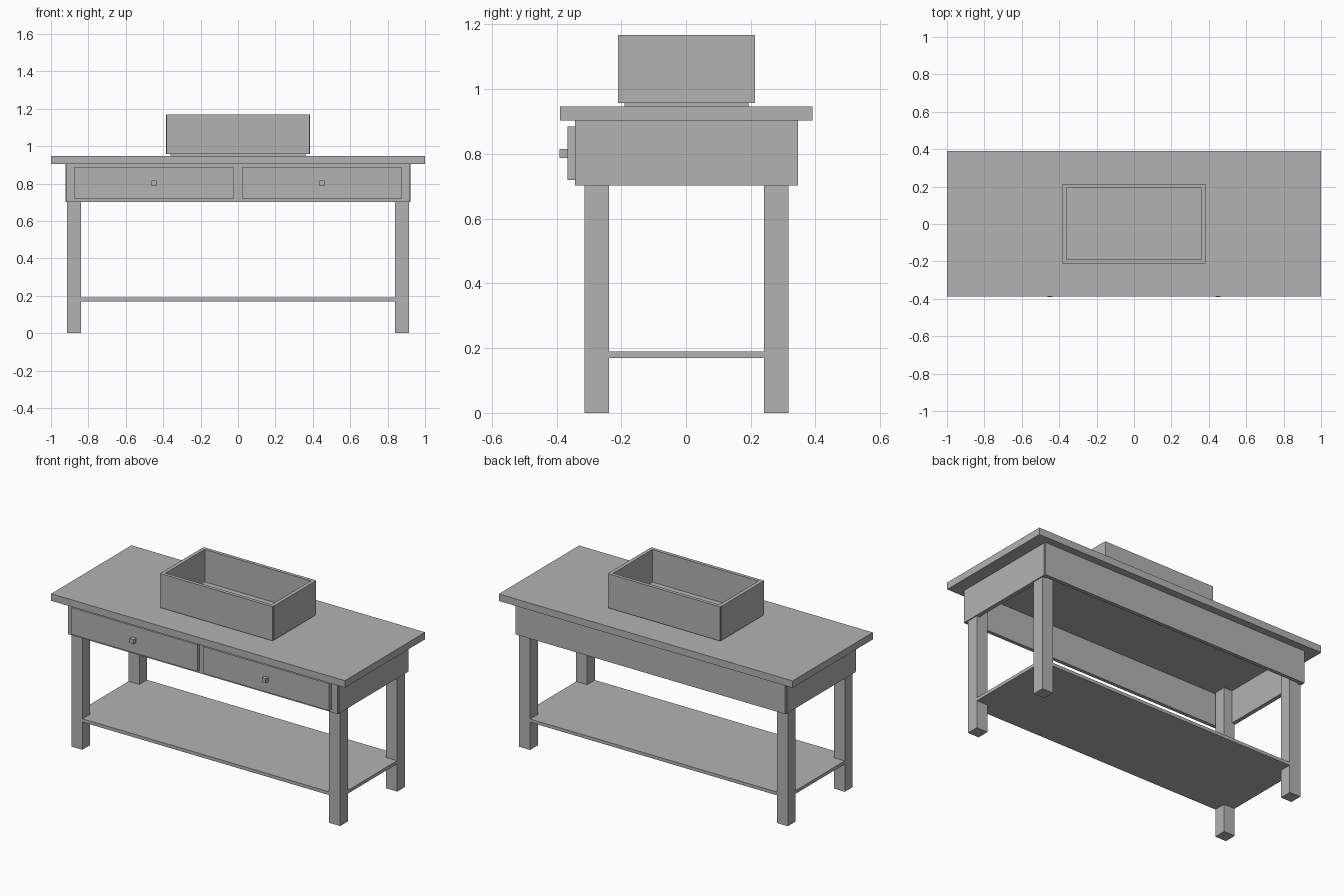
import bpy
import bmesh
from mathutils import Vector

default = bpy.data.objects.get("Cube")
if default:
    bpy.data.objects.remove(default, do_unlink=True)

GREY = (0.45, 0.45, 0.45, 1)
grey = bpy.data.materials.new("plain_grey")
grey.use_nodes = True
grey.diffuse_color = GREY
grey.node_tree.nodes["Principled BSDF"].inputs["Base Color"].default_value = GREY

SHIFT = 0.0015  # the knobs set the front limit, so the table sits slightly back


def box(name, x, y, z):
    """Flat-sided box from three (low, high) ranges."""
    mesh = bpy.data.meshes.new(name)
    bm = bmesh.new()
    bmesh.ops.create_cube(bm, size=1)
    for v in bm.verts:
        v.co = Vector([lo + (c + 0.5) * (hi - lo)
                       for c, (lo, hi) in zip(v.co, (x, y, z))])
        v.co.y += SHIFT
    bm.to_mesh(mesh)
    bm.free()
    mesh.materials.append(grey)
    obj = bpy.data.objects.new(name, mesh)
    bpy.context.collection.objects.link(obj)
    return obj


def span(side, a, b):
    """Range from a to b, mirrored when side is -1."""
    return tuple(sorted((side * a, side * b)))


def frame(name, hx, hy, t, z, lip):
    """Four upright boards; the end boards stand out by a small lip."""
    for side, label in ((-1, "front"), (1, "back")):
        box(f"{name}_{label}", (-hx, hx), span(side, hy - t, hy), z)
    for side, label in ((-1, "right"), (1, "left")):
        box(f"{name}_{label}", span(side, hx - t, hx + lip),
            (-hy + t / 2, hy - t / 2), z)


# Table top and lower shelf
box("table_top", (-1, 1), (-0.39, 0.39), (0.903, 0.946))
box("lower_shelf", (-0.914, 0.914), (-0.314, 0.314), (0.17, 0.19))

# Apron boards under the top
frame("apron", 0.918, 0.345, 0.022, (0.702, 0.903), 0.003)

# Legs, drawers and knobs, mirrored left and right
for sx, x_label in ((-1, "right"), (1, "left")):
    for sy, y_label in ((-1, "front"), (1, "back")):
        box(f"{y_label}_{x_label}_leg", span(sx, 0.84, 0.915),
            span(sy, 0.24, 0.315), (0, 0.903))
    box(f"{x_label}_drawer", span(sx, 0.021, 0.877), (-0.367, -0.345), (0.72, 0.885))
    box(f"{x_label}_knob", span(sx, 0.437, 0.463), (-0.393, -0.367), (0.788, 0.815))

# Open basin on a raised floor
frame("basin", 0.382, 0.212, 0.021, (0.958, 1.168), 0.002)
box("basin_floor", (-0.362, 0.362), (-0.191, 0.191), (0.946, 0.968))
